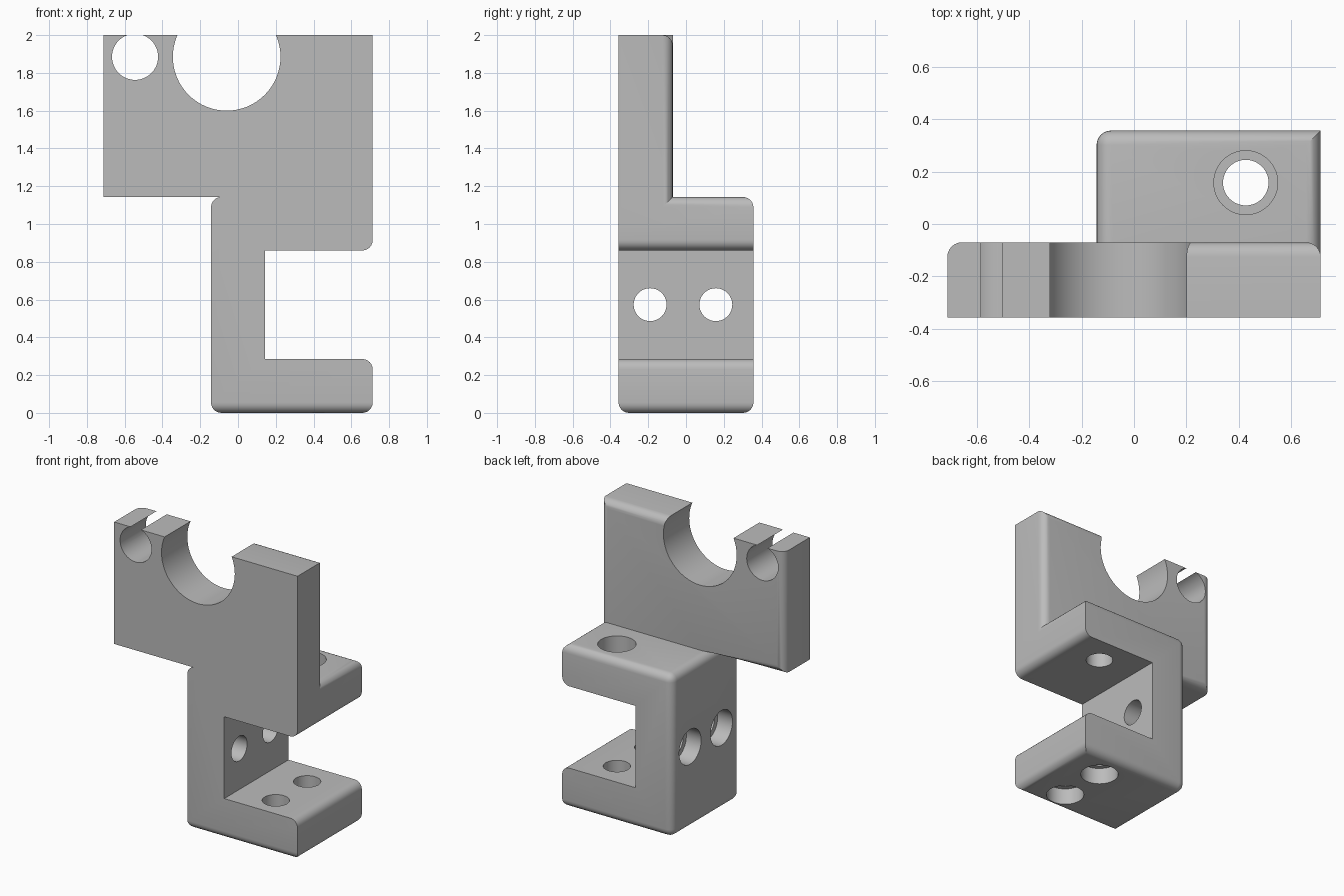
import bpy, bmesh, math
from mathutils import Vector

if "Cube" in bpy.data.objects:
    bpy.data.objects.remove(bpy.data.objects["Cube"], do_unlink=True)

LEFT, RIGHT, FRONT, BACK = -0.143, 0.713, -0.357, 0.357
WALL, ARM_TOP, GAP_TOP = 0.285, 1.143, 0.86
PLATE_LEFT, PLATE_BACK, TOP = -0.713, -0.07, 2.0
FILLET = 0.055

grey = bpy.data.materials.new("light grey")
grey.use_nodes = True
grey.diffuse_color = (0.5, 0.5, 0.5, 1)
grey.node_tree.nodes["Principled BSDF"].inputs["Base Color"].default_value = (0.5, 0.5, 0.5, 1)


def near(a, b):
    return abs(a - b) < 0.002


def add_object(name, bm):
    bmesh.ops.recalc_face_normals(bm, faces=bm.faces)
    mesh = bpy.data.meshes.new(name)
    bm.to_mesh(mesh)
    bm.free()
    mesh.materials.append(grey)
    ob = bpy.data.objects.new(name, mesh)
    bpy.context.collection.objects.link(ob)
    return ob


def extrude_profile(name, points, y0, y1, rounded):
    """Extrude an x-z outline along y and fillet the edges chosen by a rule."""
    bm = bmesh.new()
    face = bm.faces.new([bm.verts.new((x, y0, z)) for x, z in points])
    new = bmesh.ops.extrude_face_region(bm, geom=[face])["geom"]
    bmesh.ops.translate(bm, vec=(0, y1 - y0, 0),
                        verts=[v for v in new if isinstance(v, bmesh.types.BMVert)])
    bmesh.ops.recalc_face_normals(bm, faces=bm.faces)
    edges = [e for e in bm.edges if rounded((e.verts[0].co + e.verts[1].co) / 2)]
    bmesh.ops.bevel(bm, geom=edges, offset=FILLET, segments=6, profile=0.5, affect='EDGES')
    return add_object(name, bm)


def combine(target, other, operation):
    mod = target.modifiers.new(operation, 'BOOLEAN')
    mod.object, mod.operation, mod.solver = other, operation, 'EXACT'
    bpy.context.view_layer.objects.active = target
    bpy.ops.object.modifier_apply(modifier=mod.name)
    bpy.data.objects.remove(other, do_unlink=True)


def drill(target, start, end, radius):
    """Cut a round hole between two points."""
    a, b = Vector(start), Vector(end)
    bm = bmesh.new()
    bmesh.ops.create_cone(bm, cap_ends=True, segments=64, radius1=radius,
                          radius2=radius, depth=(b - a).length)
    bm.transform((b - a).to_track_quat('Z', 'Y').to_matrix().to_4x4())
    bmesh.ops.translate(bm, vec=(a + b) / 2, verts=bm.verts)
    cutter = add_object("hole_cutter", bm)
    cutter.hide_render = True
    combine(target, cutter, 'DIFFERENCE')


# C-shaped clamp body
def body_rounded(m):
    if near(m.z, 0):
        return True
    if near(m.z, ARM_TOP):
        return m.y > FRONT + 0.01
    if near(m.x, RIGHT):
        return near(m.y, 0)
    return near(m.x, LEFT) and near(m.y, BACK)


bracket = extrude_profile("clamp_bracket", [
    (LEFT, 0), (RIGHT, 0), (RIGHT, WALL), (-LEFT, WALL), (-LEFT, GAP_TOP),
    (RIGHT, GAP_TOP), (RIGHT, ARM_TOP), (LEFT, ARM_TOP)], FRONT, BACK, body_rounded)


# Upright plate, its top edge split inside the large opening
def plate_rounded(m):
    if not near(m.y, PLATE_BACK):
        return False
    side = near(m.x, PLATE_LEFT) or near(m.x, RIGHT)
    return side or near(m.z, ARM_TOP) or (near(m.z, TOP) and m.x > 0)


plate = extrude_profile("upright_plate", [
    (PLATE_LEFT, ARM_TOP), (-0.08, ARM_TOP), (-0.08, 1), (RIGHT, 1), (RIGHT, TOP),
    (0, TOP), (-0.05, 1.8), (-0.1, TOP), (PLATE_LEFT, TOP)], FRONT, PLATE_BACK, plate_rounded)
combine(bracket, plate, 'UNION')

# Open round seats in the plate
for x, radius in ((-0.06, 0.285), (-0.545, 0.122)):
    drill(bracket, (x, -0.6, 1.885), (x, 0.1, 1.885), radius)

# Counterbored screw holes in the web and the lower arm
HOLE, BORE, DEPTH, HOLE_X, MID_Z = 0.087, 0.122, 0.115, 0.427, 0.573
for y in (-0.19, 0.158):
    drill(bracket, (LEFT - 0.1, y, MID_Z), (0.3, y, MID_Z), HOLE)
    drill(bracket, (LEFT - 0.1, y, MID_Z), (LEFT + DEPTH, y, MID_Z), BORE)
    drill(bracket, (HOLE_X, y, -0.1), (HOLE_X, y, 0.4), HOLE)
    drill(bracket, (HOLE_X, y, -0.1), (HOLE_X, y, DEPTH), BORE)

# Counterbored screw hole in the upper arm
drill(bracket, (HOLE_X, 0.158, 0.7), (HOLE_X, 0.158, 1.3), HOLE)
drill(bracket, (HOLE_X, 0.158, ARM_TOP - 0.14), (HOLE_X, 0.158, 1.3), BORE)

bpy.ops.object.select_all(action='DESELECT')
bracket.select_set(True)
bpy.context.view_layer.objects.active = bracket
bpy.ops.object.shade_smooth_by_angle(angle=math.radians(30))
